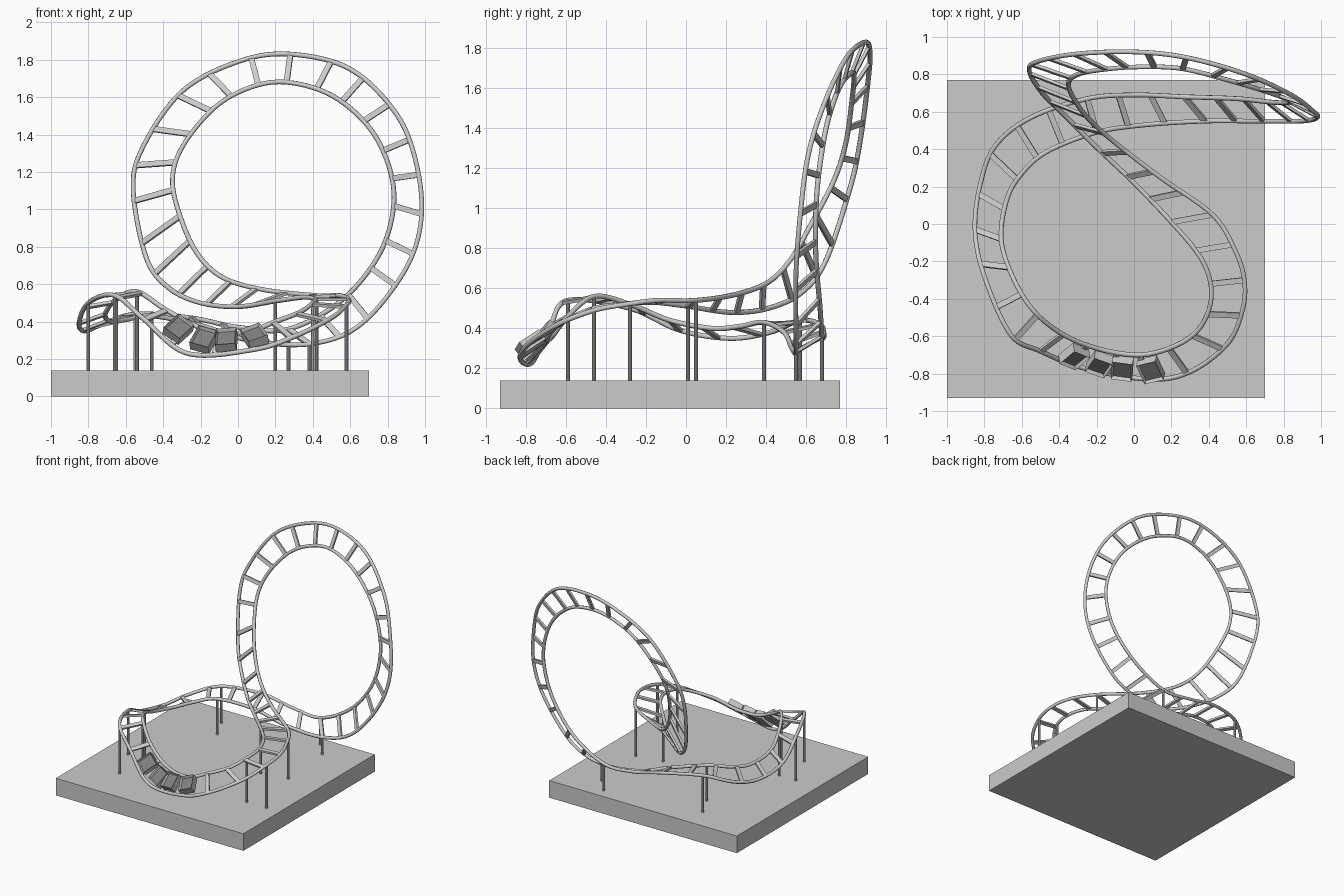
import bpy
import bmesh
from mathutils import Vector, Matrix

cube = bpy.data.objects.get("Cube")
if cube:
    bpy.data.objects.remove(cube, do_unlink=True)


def make_material(name, value):
    mat = bpy.data.materials.new(name)
    mat.use_nodes = True
    colour = (value, value, value, 1)
    mat.diffuse_color = colour
    mat.node_tree.nodes["Principled BSDF"].inputs["Base Color"].default_value = colour
    return mat


light_grey = make_material("light grey", .6)
dark_grey = make_material("dark grey", .22)

# Track stations: matching points on the two rails, in riding order
LEFT_RAIL = [
    (.03, -.7, .34), (.2, -.66, .4), (.33, -.58, .45), (.4, -.46, .5),
    (.41, -.32, .52), (.35, -.17, .53), (.2, .01, .51), (0, .22, .48),
    (-.2, .41, .5), (-.37, .58, .58), (-.49, .7, .74), (-.56, .82, 1.1),
    (-.51, .87, 1.33), (-.3, .91, 1.63), (0, .92, 1.79), (.28, .89, 1.83),
    (.6, .8, 1.75), (.84, .69, 1.52), (.95, .61, 1.26), (.98, .57, .95),
    (.89, .55, .67), (.65, .55, .38), (.38, .55, .28), (.06, .53, .3),
    (-.2, .49, .38), (-.46, .39, .43), (-.6, .27, .41), (-.68, .13, .4),
    (-.71, -.08, .44), (-.65, -.28, .52), (-.54, -.46, .56),
    (-.38, -.59, .46), (-.18, -.67, .36)]
RIGHT_RAIL = [
    (.08, -.83, .25), (.3, -.79, .32), (.5, -.64, .42), (.58, -.46, .49),
    (.59, -.3, .52), (.54, -.14, .54), (.42, .05, .54), (.14, .25, .57),
    (-.07, .41, .63), (-.2, .52, .74), (-.29, .62, .91), (-.35, .74, 1.14),
    (-.3, .8, 1.33), (-.13, .83, 1.54), (.06, .84, 1.65), (.26, .83, 1.68),
    (.5, .77, 1.61), (.7, .71, 1.44), (.81, .67, 1.22), (.83, .65, 1),
    (.75, .65, .75), (.55, .67, .51), (.27, .68, .36), (0, .69, .37),
    (-.25, .67, .42), (-.55, .57, .44), (-.74, .42, .38), (-.82, .22, .35),
    (-.85, -.03, .39), (-.8, -.28, .5), (-.66, -.59, .54),
    (-.5, -.68, .41), (-.27, -.77, .23)]
SUPPORT_STATIONS = (3, 6, 22, 25, 29, 30)
STEPS = 12
BASE_TOP = .14


def smooth_loop(stations):
    """Closed Catmull-Rom curve through the stations."""
    pts = [Vector(p) for p in stations]
    n = len(pts)
    out = []
    for i in range(n):
        a, b, c, d = (pts[(i + k) % n] for k in (-1, 0, 1, 2))
        for s in range(STEPS):
            t = s / STEPS
            out.append(b + .5 * t * (c - a + t * (2 * a - 5 * b + 4 * c - d
                       + t * (3 * (b - c) + d - a))))
    return out


def make_object(name, bm, materials):
    bmesh.ops.recalc_face_normals(bm, faces=bm.faces)
    mesh = bpy.data.meshes.new(name)
    bm.to_mesh(mesh)
    bm.free()
    for mat in materials:
        mesh.materials.append(mat)
    obj = bpy.data.objects.new(name, mesh)
    bpy.context.collection.objects.link(obj)
    return obj


def add_box(bm, centre, axes, size):
    """Box with its own axes; returns the new vertices."""
    rotation = Matrix(axes).transposed().to_4x4()
    matrix = Matrix.Translation(centre) @ rotation @ Matrix.Diagonal((*size, 1))
    return bmesh.ops.create_cube(bm, size=1, matrix=matrix)["verts"]


def make_rail(name, points):
    curve = bpy.data.curves.new(name, "CURVE")
    curve.dimensions = "3D"
    curve.bevel_depth = .013
    curve.bevel_resolution = 2
    spline = curve.splines.new("POLY")
    spline.points.add(len(points) - 1)
    for sp, p in zip(spline.points, points):
        sp.co = (*p, 1)
    spline.use_cyclic_u = True
    curve.materials.append(light_grey)
    obj = bpy.data.objects.new(name, curve)
    bpy.context.collection.objects.link(obj)


left = smooth_loop(LEFT_RAIL)
right = smooth_loop(RIGHT_RAIL)
middle = [(a + b) / 2 for a, b in zip(left, right)]
count = len(middle)


def track_frame(i):
    """Sideways, forward and up directions of the track."""
    side = (right[i] - left[i]).normalized()
    forward = middle[(i + 1) % count] - middle[i - 1]
    forward = (forward - side * forward.dot(side)).normalized()
    return side, forward, side.cross(forward)


# Base slab
bm = bmesh.new()
world_axes = (Vector((1, 0, 0)), Vector((0, 1, 0)), Vector((0, 0, 1)))
add_box(bm, Vector((-.15, -.08, BASE_TOP / 2)), world_axes, (1.7, 1.7, BASE_TOP))
make_object("base", bm, [light_grey])

# Rails
make_rail("left_rail", left)
make_rail("right_rail", right)

# Cross ties at even distances along the track
TIES = 45
lengths = [(middle[(i + 1) % count] - middle[i]).length for i in range(count)]
spacing = sum(lengths) / TIES
travelled = 0
bm = bmesh.new()
for i in range(count):
    if travelled >= 0:
        width = (right[i] - left[i]).length
        add_box(bm, middle[i], track_frame(i), (width, .03, .016))
        travelled -= spacing
    travelled += lengths[i]
make_object("cross_ties", bm, [light_grey])

# Support posts under both rails
bm = bmesh.new()
for station in SUPPORT_STATIONS:
    for rail in (left, right):
        top = rail[station * STEPS]
        height = top.z - BASE_TOP
        bmesh.ops.create_cone(
            bm, cap_ends=True, segments=10, radius1=.01, radius2=.01, depth=height,
            matrix=Matrix.Translation((top.x, top.y, BASE_TOP + height / 2)))
posts = make_object("support_posts", bm, [light_grey])
posts.data.shade_smooth()
posts.data.set_sharp_from_angle(angle=.6)

# Train of four open cars with sunken seats
for number, x in enumerate((-.33, -.19, -.05, .09), 1):
    i = min((k for k in range(count) if middle[k].y < -.5),
            key=lambda k: abs(middle[k].x - x))
    side, forward, up = track_frame(i)
    bm = bmesh.new()
    add_box(bm, middle[i] + up * .025, (side, forward, up), (.125, .11, .06))
    bm.normal_update()
    seat = max(bm.faces, key=lambda f: f.normal.dot(up))
    bmesh.ops.inset_individual(bm, faces=[seat], thickness=.012)
    bmesh.ops.translate(bm, verts=seat.verts, vec=up * -.02)
    seat.material_index = 1
    make_object(f"car_{number}", bm, [light_grey, dark_grey])
